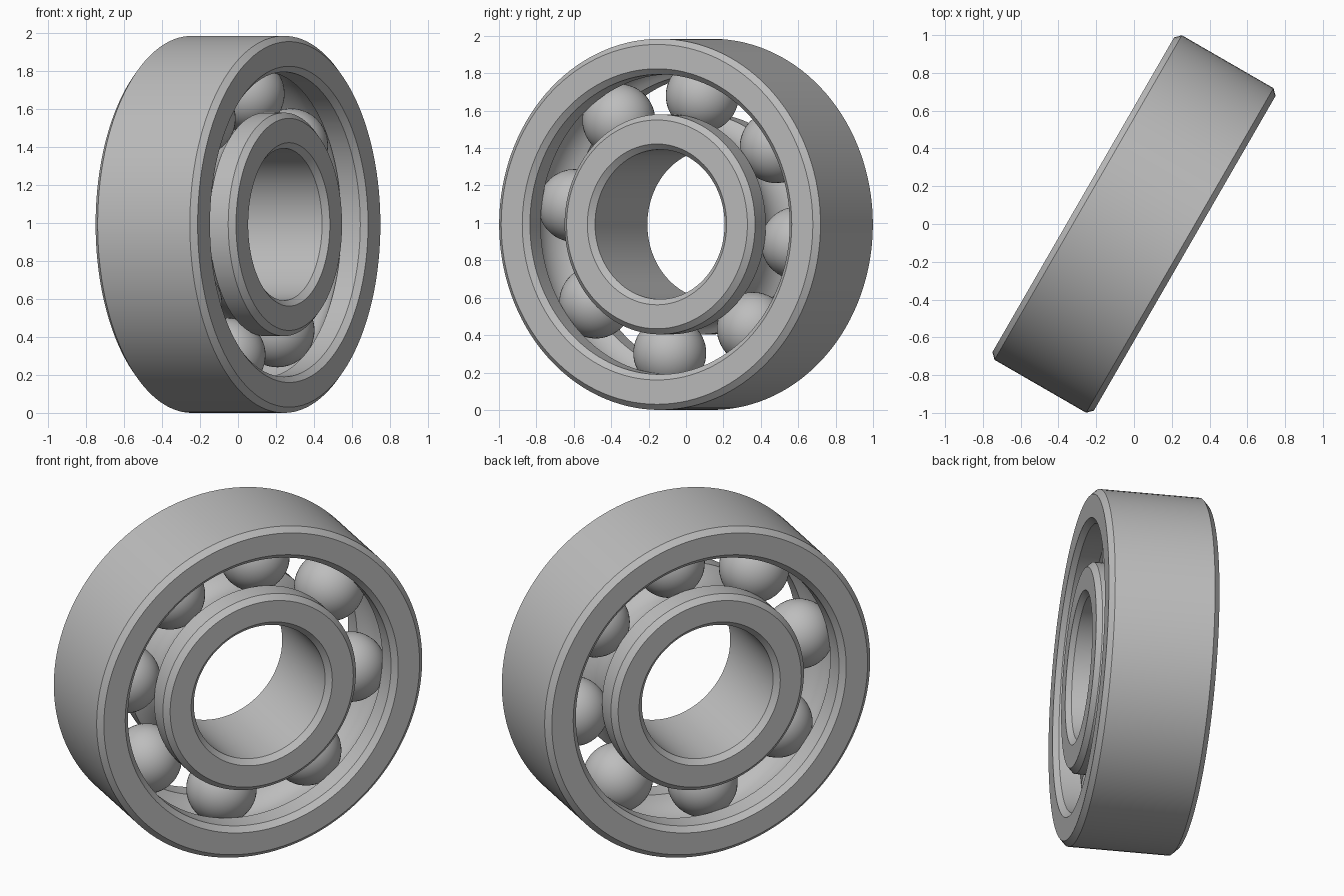
import bpy, bmesh
from math import sin, cos, acos, pi, radians
from mathutils import Matrix, Vector

cube = bpy.data.objects.get("Cube")
if cube:
    bpy.data.objects.remove(cube, do_unlink=True)

HALF = 0.31       # half the bearing width
CHAMFER = 0.03
PITCH = 0.695     # radius of the circle of ball centres
BALL = 0.195
OUTER = 0.992
BALLS = 8
SEGMENTS = 128

steel = bpy.data.materials.new("steel_grey")
steel.use_nodes = True
colour = (0.51, 0.51, 0.51, 1)
steel.diffuse_color = colour
steel.node_tree.nodes["Principled BSDF"].inputs["Base Color"].default_value = colour

# Bearing frame: local z is the axle, turned 30 degrees away from +x
yaw = radians(30)
frame = Matrix((
    (sin(yaw), 0, cos(yaw), 0),
    (cos(yaw), 0, -sin(yaw), 0),
    (0, 1, 0, OUTER),
    (0, 0, 0, 1)))


def finish(bm, name, matrix):
    bmesh.ops.recalc_face_normals(bm, faces=bm.faces[:])
    mesh = bpy.data.meshes.new(name)
    bm.to_mesh(mesh)
    bm.free()
    mesh.materials.append(steel)
    obj = bpy.data.objects.new(name, mesh)
    bpy.context.collection.objects.link(obj)
    obj.matrix_world = matrix
    bpy.ops.object.select_all(action='DESELECT')
    obj.select_set(True)
    bpy.context.view_layer.objects.active = obj
    bpy.ops.object.shade_smooth_by_angle(angle=radians(30))


def race(name, plain, land):
    """Lathe a chamfered ring with a ball groove in its land surface."""
    side = 1 if land > PITCH else -1
    c = CHAMFER * side
    groove = BALL + 0.002
    reach = acos(abs(land - PITCH) / groove)
    steps = 14
    profile = [(land, -HALF + CHAMFER)]
    for i in range(steps + 1):
        t = reach * (2 * i / steps - 1)
        profile.append((PITCH + side * groove * cos(t), groove * sin(t)))
    profile += [(land, HALF - CHAMFER), (land + c, HALF), (plain - c, HALF),
                (plain, HALF - CHAMFER), (plain, -HALF + CHAMFER),
                (plain - c, -HALF), (land + c, -HALF)]
    bm = bmesh.new()
    verts = [bm.verts.new((r, 0, z)) for r, z in profile]
    edges = [bm.edges.new((v, verts[i - 1])) for i, v in enumerate(verts)]
    bmesh.ops.spin(bm, geom=verts + edges, axis=(0, 0, 1), cent=(0, 0, 0),
                   angle=2 * pi, steps=SEGMENTS, use_merge=True)
    bmesh.ops.remove_doubles(bm, verts=bm.verts[:], dist=0.0001)
    finish(bm, name, frame)


# Rings
race("outer_ring", OUTER, 0.802)
race("inner_ring", 0.4, 0.588)

# Balls
for i in range(BALLS):
    a = 2 * pi * i / BALLS - radians(8.3)
    bm = bmesh.new()
    bmesh.ops.create_uvsphere(bm, u_segments=48, v_segments=24, radius=BALL)
    spot = Vector((PITCH * cos(a), PITCH * sin(a), 0))
    finish(bm, f"ball_{i + 1}", frame @ Matrix.Translation(spot))
